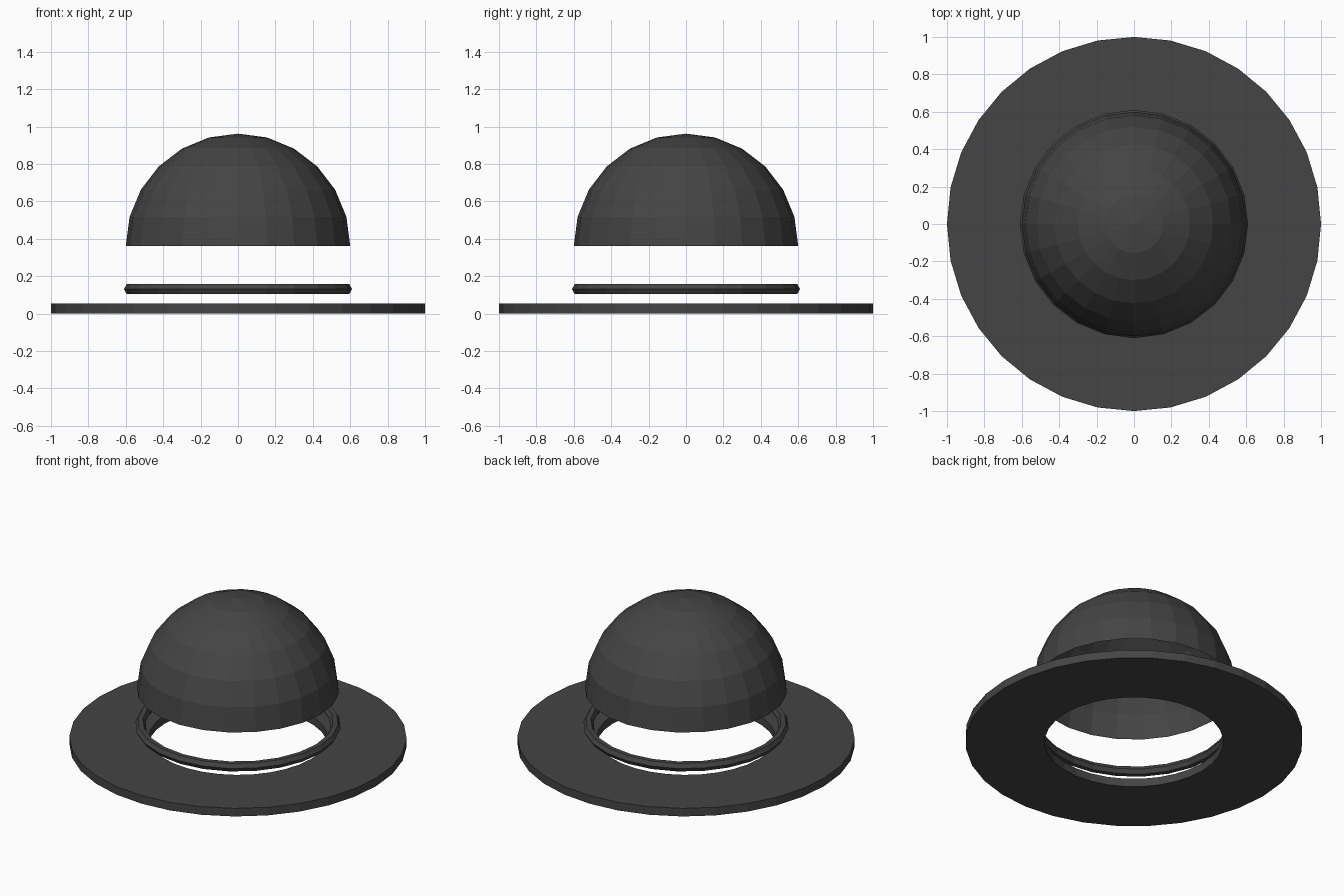
import bpy
import bmesh
from math import sin, cos, pi

default = bpy.data.objects.get("Cube")
if default:
    bpy.data.objects.remove(default, do_unlink=True)

# One dark felt colour for the whole hat
felt = bpy.data.materials.new("dark_grey_felt")
felt.use_nodes = True
GREY = (0.058, 0.058, 0.058, 1)
felt.diffuse_color = GREY
felt.node_tree.nodes["Principled BSDF"].inputs["Base Color"].default_value = GREY


def lathe(name, profile, sides, closed):
    """Turn a (radius, height) profile, listed outer side upward, around z."""
    bm = bmesh.new()
    rings = []
    for r, z in profile:
        angles = [2 * pi * i / sides for i in range(sides)]
        rings.append([bm.verts.new((r * cos(a), r * sin(a), z)) for a in angles])
    pairs = list(zip(rings, rings[1:]))
    if closed:
        pairs.append((rings[-1], rings[0]))
    for low, high in pairs:
        for i in range(sides):
            j = (i + 1) % sides
            bm.faces.new((low[i], low[j], high[j], high[i]))
    bmesh.ops.remove_doubles(bm, verts=bm.verts, dist=1e-5)
    mesh = bpy.data.meshes.new(name)
    bm.to_mesh(mesh)
    bm.free()
    mesh.materials.append(felt)
    obj = bpy.data.objects.new(name, mesh)
    bpy.context.collection.objects.link(obj)
    return obj


# Flat brim with a round opening
lathe("brim", [(0.53, 0), (1, 0), (1, 0.053), (0.53, 0.053)], 32, True)

# Thin hat band floating above the brim
band = [(0.58 + 0.03 * cos(k * pi / 3), 0.131 + 0.03 * sin(k * pi / 3)) for k in range(6)]
lathe("hat_band", band, 24, True)

# Hollow half-sphere crown, open underneath
STEPS = 6
arc = [k * pi / 2 / STEPS for k in range(STEPS)]
crown = [(0.6 * cos(a), 0.362 + 0.6 * sin(a)) for a in arc] + [(0, 0.962)]
lathe("crown", crown, 24, False)
